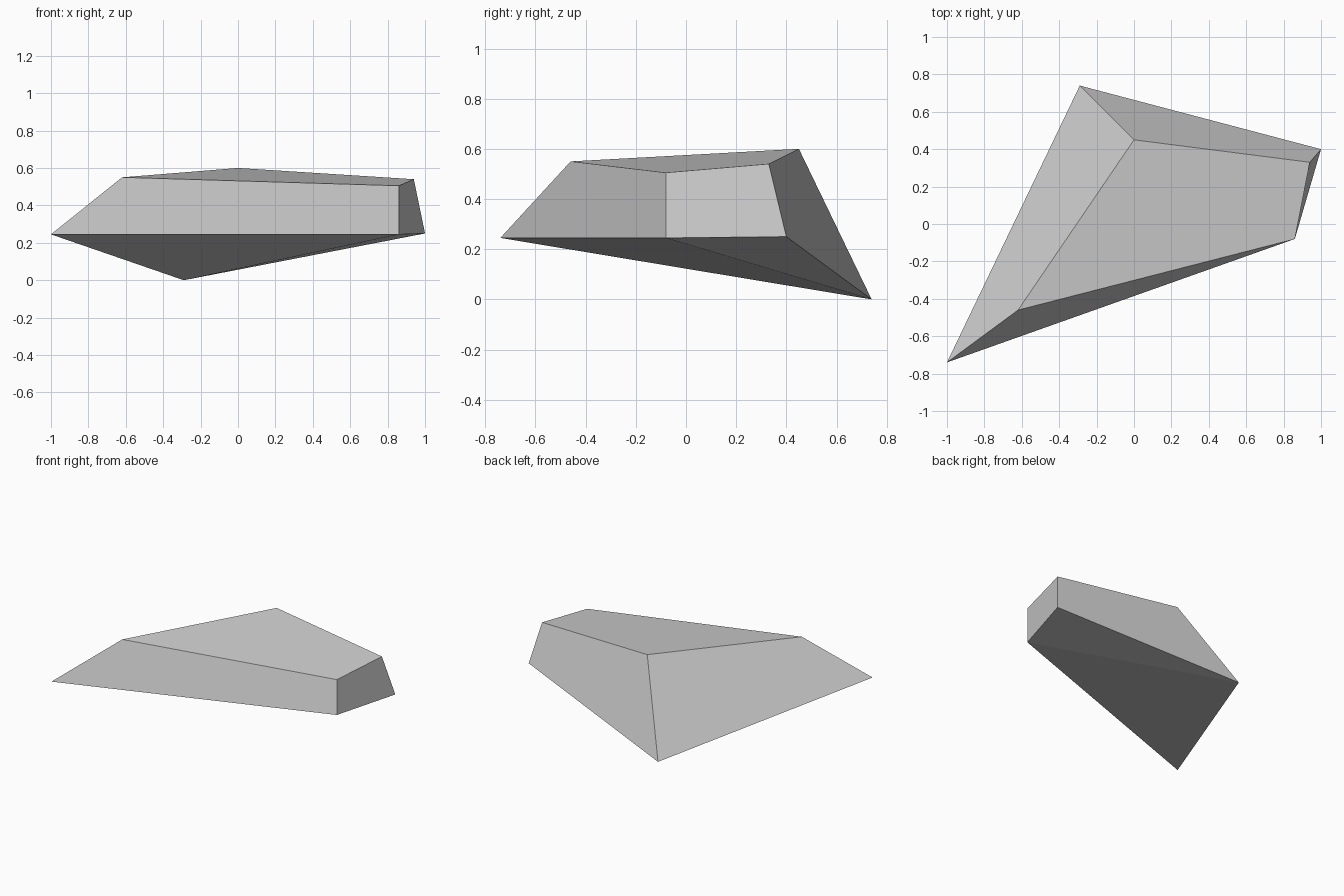
import bpy
import bmesh

cube = bpy.data.objects.get("Cube")
if cube:
    bpy.data.objects.remove(cube, do_unlink=True)

# Plain stone material
grey = bpy.data.materials.new("stone_grey")
grey.use_nodes = True
colour = (0.62, 0.62, 0.62, 1.0)
grey.diffuse_color = colour
grey.node_tree.nodes["Principled BSDF"].inputs["Base Color"].default_value = colour

# Lower and upper outlines, in matching order around the slab
base = [(-1.0, -0.74, 0.245), (0.86, -0.08, 0.245), (1.0, 0.40, 0.25), (-0.29, 0.74, 0.0)]
cap = [(-0.62, -0.46, 0.55), (0.86, -0.08, 0.505), (0.94, 0.33, 0.54), (0.0, 0.45, 0.60)]

bm = bmesh.new()
low = [bm.verts.new(p) for p in base]
high = [bm.verts.new(p) for p in cap]

# Sloping sides join the two outlines; the last two start so they fold outward
for i in range(4):
    j = (i + 1) % 4
    side = [low[i], low[j], high[j], high[i]]
    if i >= 2:
        side = side[1:] + side[:1]
    bm.faces.new(side)

# Flat top and a slightly folded underside
bm.faces.new(high[1:] + high[:1])
bm.faces.new((low[0], low[3], low[1]))
bm.faces.new((low[1], low[3], low[2]))
bmesh.ops.recalc_face_normals(bm, faces=bm.faces)

mesh = bpy.data.meshes.new("rock_slab")
bm.to_mesh(mesh)
bm.free()
mesh.materials.append(grey)
rock = bpy.data.objects.new("rock_slab", mesh)
bpy.context.collection.objects.link(rock)
